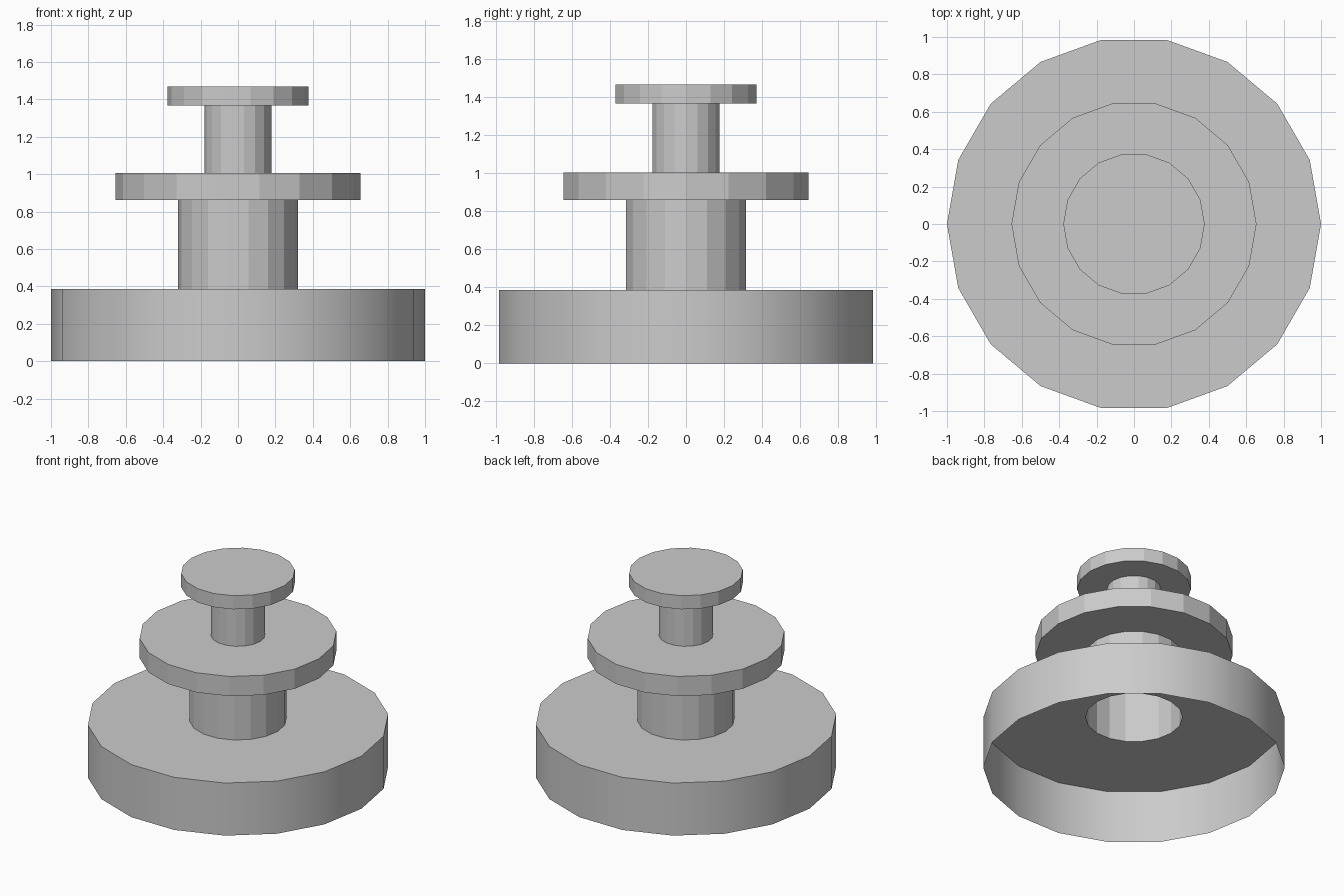
import bpy, bmesh
from math import cos, sin, tau

if "Cube" in bpy.data.objects:
    bpy.data.objects.remove(bpy.data.objects["Cube"])

SIDES = 18

# Shell outline as (radius, height): base, column, middle plate, neck, top plate
PROFILE = [
    (1.0, 0.0), (1.0, 0.385),
    (0.322, 0.385), (0.322, 0.861),
    (0.655, 0.861), (0.655, 1.005),
    (0.18, 1.005), (0.18, 1.368),
    (0.378, 1.368), (0.378, 1.468),
]

bm = bmesh.new()
rings = [[bm.verts.new((r * cos(tau * i / SIDES), r * sin(tau * i / SIDES), z))
          for i in range(SIDES)] for r, z in PROFILE]

# Stepped walls, open underneath; only the base wall is smooth
for level, (low, high) in enumerate(zip(rings, rings[1:])):
    for i in range(SIDES):
        j = (i + 1) % SIDES
        face = bm.faces.new((low[i], low[j], high[j], high[i]))
        face.smooth = level == 0

# Flat top
bm.faces.new(rings[-1])

# Sharp rim around the base
for i in range(SIDES):
    bm.edges.get((rings[1][i], rings[1][(i + 1) % SIDES])).smooth = False

mesh = bpy.data.meshes.new("tiered_stand")
bm.to_mesh(mesh)
bm.free()
bpy.context.collection.objects.link(bpy.data.objects.new("tiered_stand", mesh))
